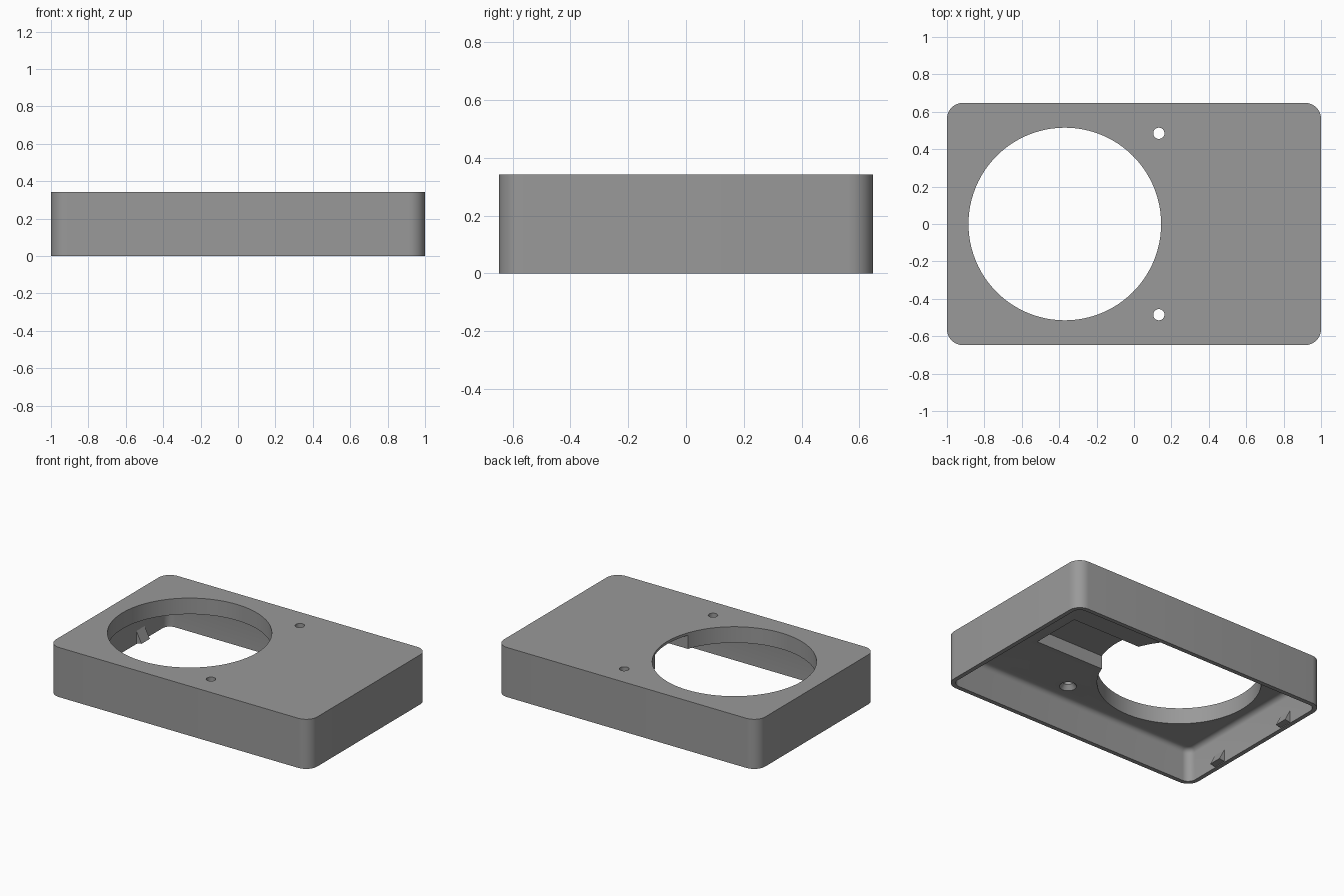
import bpy, bmesh, math
from mathutils import Matrix

if "Cube" in bpy.data.objects:
    bpy.data.objects.remove(bpy.data.objects["Cube"], do_unlink=True)

LENGTH, WIDTH, HEIGHT = 2.0, 1.295, 0.343
WALL, CEILING = 0.03, 0.232
CORNER = 0.085

grey = bpy.data.materials.new("plain_grey")
grey.use_nodes = True
grey.diffuse_color = (0.32, 0.32, 0.32, 1)
grey.node_tree.nodes["Principled BSDF"].inputs["Base Color"].default_value = grey.diffuse_color


def finish(name, bm):
    bmesh.ops.recalc_face_normals(bm, faces=bm.faces[:])
    mesh = bpy.data.meshes.new(name)
    bm.to_mesh(mesh)
    bm.free()
    mesh.materials.append(grey)
    obj = bpy.data.objects.new(name, mesh)
    bpy.context.collection.objects.link(obj)
    return obj


def prism(name, outline, z0, z1, fillet=0):
    """Extrude an xy outline from z0 to z1, optionally rounding its top rim."""
    bm = bmesh.new()
    base = bm.faces.new([bm.verts.new((x, y, z0)) for x, y in outline])
    result = bmesh.ops.extrude_face_region(bm, geom=[base])
    top = [v for v in result["geom"] if isinstance(v, bmesh.types.BMVert)]
    bmesh.ops.translate(bm, verts=top, vec=(0, 0, z1 - z0))
    if fillet:
        rim = [e for e in bm.edges if all(v in top for v in e.verts)]
        bmesh.ops.bevel(bm, geom=rim, offset=fillet, segments=5,
                        profile=0.5, affect='EDGES')
    return finish(name, bm)


def rounded_rect(half_x, half_y, radius, steps=8):
    points = []
    for quarter, (sx, sy) in enumerate([(1, 1), (-1, 1), (-1, -1), (1, -1)]):
        for i in range(steps + 1):
            a = math.pi / 2 * (quarter + i / steps)
            points.append((sx * (half_x - radius) + radius * math.cos(a),
                           sy * (half_y - radius) + radius * math.sin(a)))
    return points


def cone(name, x, y, z0, z1, r0, r1, sides):
    bm = bmesh.new()
    bmesh.ops.create_cone(bm, cap_ends=True, segments=sides, radius1=r0, radius2=r1,
                          depth=z1 - z0,
                          matrix=Matrix.Translation((x, y, (z0 + z1) / 2)))
    return finish(name, bm)


def cut(target, cutter):
    bpy.context.view_layer.objects.active = target
    mod = target.modifiers.new("cut", 'BOOLEAN')
    mod.operation, mod.solver, mod.object = 'DIFFERENCE', 'EXACT', cutter
    bpy.ops.object.modifier_apply(modifier=mod.name)
    bpy.data.objects.remove(cutter, do_unlink=True)


# Outer shell, open underneath
shell = prism("cover_shell", rounded_rect(LENGTH / 2, WIDTH / 2, CORNER), 0, HEIGHT)
cut(shell, prism("cavity_cutter",
                 rounded_rect(LENGTH / 2 - WALL, WIDTH / 2 - WALL, CORNER - WALL),
                 -0.1, CEILING, fillet=0.035))

# Shallow pocket under the top plate, running into the round opening
pocket = [(-0.3, -0.18), (0.64, -0.18), (0.64, 0.18), (-0.3, 0.18)]
cut(shell, prism("pocket_cutter", pocket, 0.15, 0.325))

# Large round opening
cut(shell, cone("opening_cutter", -0.37, 0, 0.1, 0.5, 0.515, 0.515, 96))

# Screw holes, countersunk from below
for side in (-1, 1):
    y = side * 0.485
    cut(shell, cone("screw_cutter", 0.133, y, 0.1, 0.5, 0.03, 0.03, 32))
    cut(shell, cone("countersink_cutter", 0.133, y, CEILING - 0.02, CEILING + 0.03,
                    0.07, 0.03, 32))

bpy.ops.object.select_all(action='DESELECT')
shell.select_set(True)
bpy.context.view_layer.objects.active = shell
bpy.ops.object.shade_smooth_by_angle(angle=math.radians(30))

# Snap wedges on the inner end wall
wall_x = -LENGTH / 2 + WALL
profile = [(-0.01, 0.004), (0.04, 0.012), (0, 0.09), (-0.01, 0.09)]
for label, y in (("front", -0.32), ("back", 0.32)):
    bm = bmesh.new()
    face = bm.faces.new([bm.verts.new((wall_x + dx, y - 0.045, z)) for dx, z in profile])
    result = bmesh.ops.extrude_face_region(bm, geom=[face])
    bmesh.ops.translate(bm, vec=(0, 0.09, 0),
                        verts=[v for v in result["geom"] if isinstance(v, bmesh.types.BMVert)])
    finish("snap_wedge_" + label, bm)
